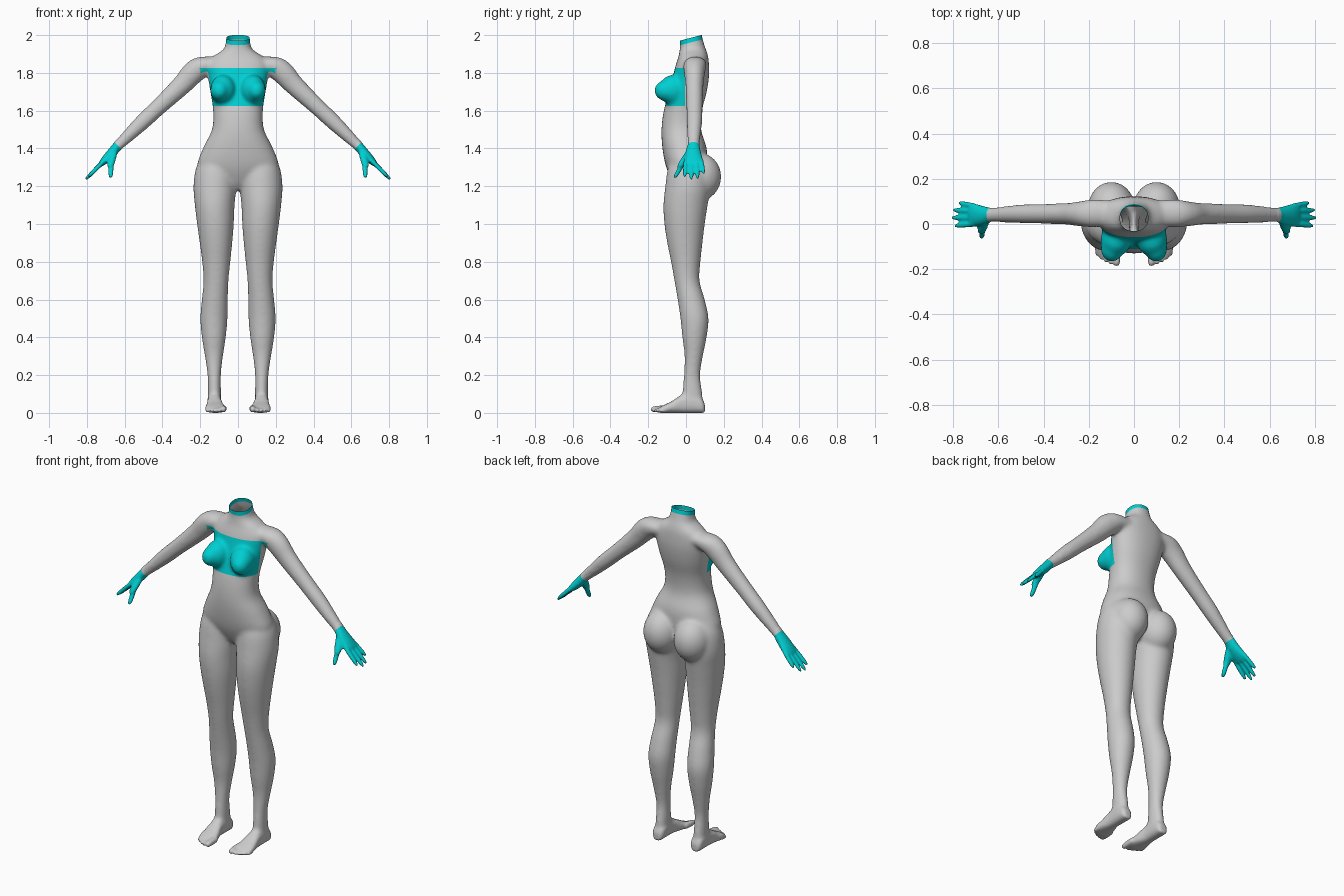
import bpy, bmesh
from math import sin, cos, pi
from mathutils import Vector, Matrix

cube = bpy.data.objects.get("Cube")
if cube:
    bpy.data.objects.remove(cube, do_unlink=True)

X, Y, Z = Vector((1, 0, 0)), Vector((0, 1, 0)), Vector((0, 0, 1))
ARM_AXIS = Vector((1, 0, -1)).normalized()
ARM_UP = Vector((1, 0, 1)).normalized()
bm = bmesh.new()


def material(name, colour):
    m = bpy.data.materials.new(name)
    m.use_nodes = True
    m.diffuse_color = colour
    m.node_tree.nodes["Principled BSDF"].inputs["Base Color"].default_value = colour
    return m


def spline(rows, steps=4):
    """Smooth curve through rows of values."""
    rows = [Vector(r) for r in rows]
    out = []
    for i in range(len(rows) - 1):
        a, b, c, d = (rows[min(max(i + k, 0), len(rows) - 1)] for k in (-1, 0, 1, 2))
        for s in range(steps):
            t = s / steps
            out.append(b + (c - a) * (t / 2) + (a * 2 - b * 5 + c * 4 - d) * (t * t / 2)
                       + (b * 3 - a - c * 3 + d) * (t ** 3 / 2))
    return out + [rows[-1]]


def loft(rows, u, v, side=1, power=1.0, sides=32):
    """Closed skin over rings; each row is x, y, z, radius on u, radius on v."""
    def bend(c):
        return abs(c) ** power * (1 if c > 0 else -1)
    rings = []
    for r in spline(rows):
        ring = []
        for k in range(sides):
            a = 2 * pi * k / sides
            p = Vector(r[:3]) + u * r[3] * bend(cos(a)) + v * r[4] * bend(sin(a))
            p.x *= side
            ring.append(bm.verts.new(p))
        rings.append(ring)
    for lo, hi in zip(rings, rings[1:]):
        for k in range(sides):
            n = (k + 1) % sides
            bm.faces.new((lo[k], lo[n], hi[n], hi[k]))
    bm.faces.new(rings[0])
    bm.faces.new(rings[-1])


def digit(start, end, r, u, v, side):
    """Finger or toe with a rounded tip."""
    a, b = Vector(start), Vector(end)
    rows = [(*a.lerp(b, t), r * k, r * k) for t, k in ((0, 1), (.5, 1), (.85, .85), (1, .45))]
    loft(rows, u, v, side, sides=12)


def ball(centre, size, side):
    c = Vector(centre)
    c.x *= side
    bmesh.ops.create_uvsphere(bm, u_segments=32, v_segments=20, radius=1,
                              matrix=Matrix.Translation(c) @ Matrix.Diagonal((*size, 1)))


# Torso and neck: height, half width, front, back
torso = [(1.18, .03, -.04, .05), (1.22, .11, -.07, .09), (1.3, .212, -.105, .11),
         (1.4, .186, -.125, .11), (1.5, .138, -.13, .08), (1.6, .132, -.118, .085),
         (1.7, .147, -.09, .11), (1.78, .16, -.07, .122), (1.84, .165, -.055, .122),
         (1.885, .135, -.04, .118), (1.92, .083, -.034, .108), (1.95, .066, -.032, .097),
         (2.04, .062, -.04, .075)]
loft([(0, (f + b) / 2, z, w, (b - f) / 2) for z, w, f, b in torso], X, Y, power=.9)

# Leg: height, inner side, outer side, front, back
leg = [(.05, .095, .158, -.01, .09), (.1, .09, .16, -.02, .088), (.2, .09, .162, -.012, .076),
       (.3, .079, .176, -.008, .09), (.4, .064, .192, -.02, .11), (.5, .055, .2, -.03, .12),
       (.6, .053, .192, -.045, .1), (.7, .05, .183, -.062, .072), (.8, .04, .19, -.08, .077),
       (.9, .03, .203, -.1, .088), (1, .022, .217, -.115, .1), (1.1, .018, .229, -.12, .115),
       (1.2, .008, .236, -.11, .13), (1.3, .01, .222, -.095, .12), (1.37, .05, .18, -.06, .09)]

# Foot: distance along y, centre x, half width, height
foot = [(.1, .125, .018, .045), (.085, .125, .033, .075), (.04, .125, .037, .11),
        (-.02, .125, .037, .1), (-.07, .122, .047, .065), (-.11, .12, .054, .045),
        (-.14, .116, .045, .03)]

# Arm: x, y, z, radius front to back, radius across
arm = [(.06, .05, 1.85, .05, .05), (.17, .048, 1.843, .062, .058), (.235, .045, 1.803, .056, .062),
       (.3, .045, 1.733, .048, .054), (.42, .045, 1.62, .044, .045), (.5, .045, 1.545, .042, .043),
       (.58, .042, 1.468, .036, .035), (.64, .04, 1.41, .031, .027)]

# Palm, running from the wrist to the knuckles
palm = [(.63, .04, 1.42, .031, .027), (.665, .038, 1.38, .041, .026),
        (.7, .04, 1.343, .049, .022), (.725, .042, 1.318, .046, .015)]

for s in (1, -1):
    loft([((i + o) / 2, (f + b) / 2, z, (o - i) / 2, (b - f) / 2) for z, i, o, f, b in leg],
         X, Y, s)
    loft([(x, y, h / 2, w, h / 2) for y, x, w, h in foot], X, Z, s, power=.8)
    loft(arm, Y, ARM_UP, s)
    loft(palm, Y, ARM_UP, s)

    # Toes, big to small
    for x, tip, r in ((.077, -.187, .018), (.103, -.18, .013), (.124, -.17, .012),
                      (.144, -.157, .012), (.162, -.142, .011)):
        digit((x, -.1, r + .006), (x, tip, r), r, X, Z, s)

    # Fingers and thumb
    for y, spread, length in ((.0, -.008, .125), (.028, 0, .145), (.056, .006, .138), (.08, .014, .1)):
        base = Vector((.705, y, 1.338))
        digit(base, base + ARM_AXIS * length + Y * spread, .0125, Y, ARM_UP, s)
    digit((.66, .015, 1.375), (.678, -.035, 1.3), .022, X, Y, s)
    digit((.67, -.015, 1.325), (.675, -.06, 1.243), .0145, X, Y, s)

    # Chest and seat
    ball((.08, -.07, 1.71), (.068, .075, .08), s)
    ball((.098, -.108, 1.706), (.05, .061, .055), s)
    ball((.1, .075, 1.25), (.103, .112, .125), s)

bmesh.ops.recalc_face_normals(bm, faces=bm.faces)
mesh = bpy.data.meshes.new("body")
bm.to_mesh(mesh)
bm.free()
body = bpy.data.objects.new("body", mesh)
bpy.context.collection.objects.link(body)
mesh.materials.append(material("light grey", (.6, .6, .6, 1)))
mesh.materials.append(material("teal", (0, .62, .64, 1)))

# Fuse all parts into one skin
bpy.context.view_layer.objects.active = body
body.select_set(True)
fuse = body.modifiers.new("fuse", "REMESH")
fuse.mode = "VOXEL"
fuse.voxel_size = .0065
bpy.ops.object.modifier_apply(modifier=fuse.name)

# Soften the joins, lightly on hands and feet
bm = bmesh.new()
bm.from_mesh(mesh)


def soften(verts, times):
    for _ in range(times):
        bmesh.ops.smooth_vert(bm, verts=verts, factor=.5, use_axis_x=True, use_axis_y=True, use_axis_z=True)


soften(bm.verts[:], 3)
soften([v for v in bm.verts if abs(v.co.x) < .64 and v.co.z > .07], 18)
for v in bm.verts:
    v.co.z = max(v.co.z, 0)


def cut(point, normal, near, remove=False):
    """Cut a clean edge through the faces that pass the test."""
    faces = [f for f in bm.faces if near(f.calc_center_median())]
    geom = faces + list({e for f in faces for e in f.edges}) + list({v for f in faces for v in f.verts})
    bmesh.ops.bisect_plane(bm, geom=geom, dist=1e-5, plane_co=point, plane_no=normal, clear_outer=remove)


# Open, sloping neck and the band under its rim
rim, slope = Vector((0, .08, 2)), Vector((0, -.26, 1)).normalized()
band = rim - slope * .024
cut(rim, slope, lambda c: c.z > 1.9, True)
cut(band, slope, lambda c: c.z > 1.9)

# Chest panel edges
TOP, BOTTOM, REAR = 1.825, 1.625, -.004


def on_chest(c):
    return abs(c.x) < .2 and 1.55 < c.z < 1.88


for point, normal in ((Z * TOP, Z), (Z * BOTTOM, Z), (Y * REAR, Y)):
    cut(point, normal, on_chest)

# Glove edges
for s in (1, -1):
    cut(Vector((.634 * s, 0, 1.414)), Vector((s, 0, -1)), lambda c: c.x * s > .5)


def is_teal(c):
    hand = (abs(c.x) - .634) - (c.z - 1.414) > 0 and abs(c.x) > .5
    chest = abs(c.x) < .2 and BOTTOM < c.z < TOP and c.y < REAR
    return hand or chest or (c - band).dot(slope) > 0


for f in bm.faces:
    f.smooth = True
    f.material_index = int(is_teal(f.calc_center_median()))
bm.to_mesh(mesh)
bm.free()
